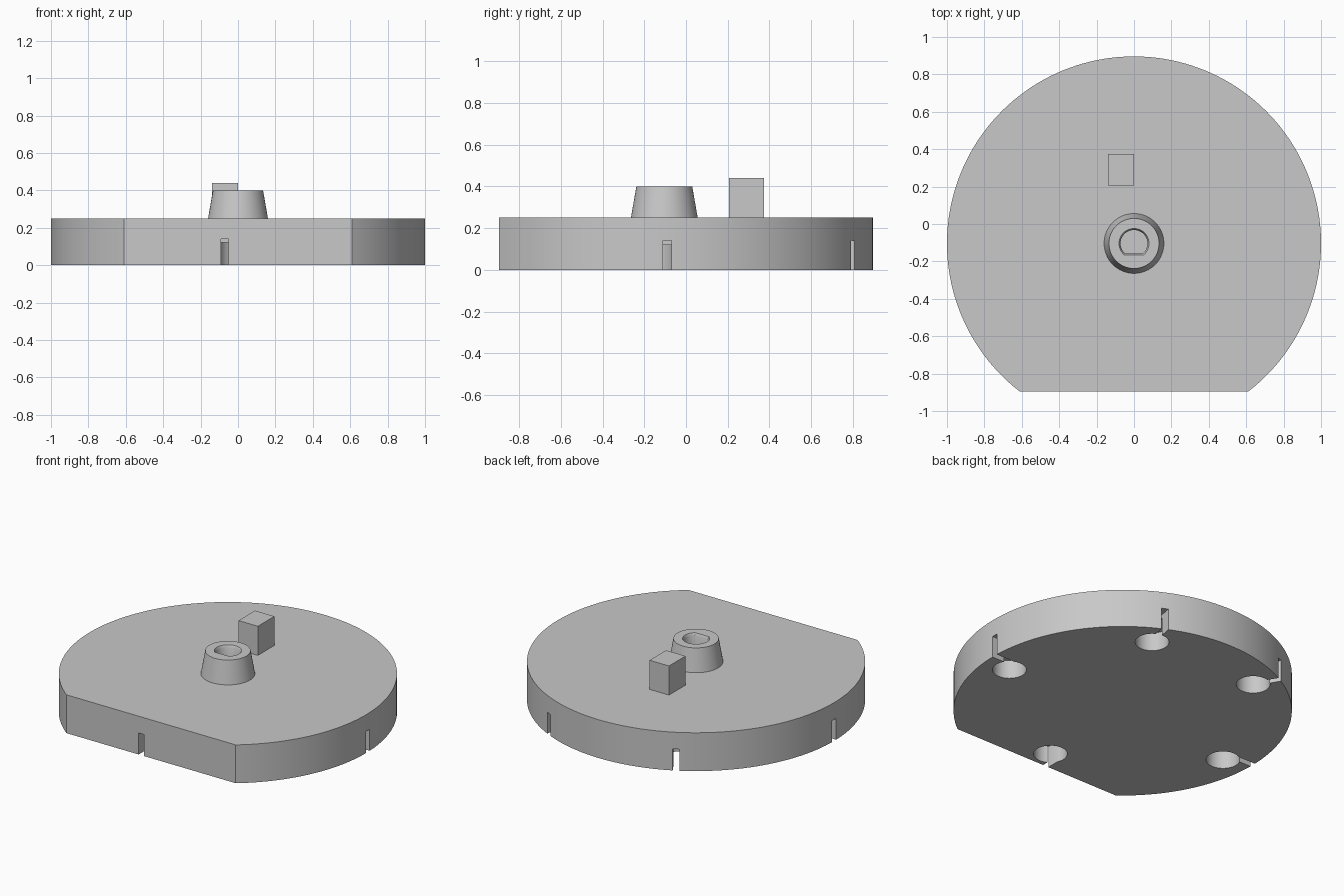
import bpy, bmesh, math
from mathutils import Vector

if "Cube" in bpy.data.objects:
    bpy.data.objects.remove(bpy.data.objects["Cube"], do_unlink=True)

CY = -0.104      # centre of the round plate
FLAT = 0.792     # distance from that centre to the flat front edge
TOP = 0.25       # plate thickness

grey = bpy.data.materials.new("plain_grey")
grey.use_nodes = True
grey.diffuse_color = (0.58, 0.58, 0.58, 1)
grey.node_tree.nodes["Principled BSDF"].inputs["Base Color"].default_value = grey.diffuse_color


def loft(name, rings):
    """Skin a stack of equal-sized rings and cap both ends."""
    bm = bmesh.new()
    loops = [[bm.verts.new(p) for p in ring] for ring in rings]
    for a, b in zip(loops, loops[1:]):
        for i in range(len(a)):
            j = (i + 1) % len(a)
            bm.faces.new((a[i], a[j], b[j], b[i]))
    bm.faces.new(loops[0][::-1])
    bm.faces.new(loops[-1])
    bmesh.ops.recalc_face_normals(bm, faces=bm.faces)
    mesh = bpy.data.meshes.new(name)
    bm.to_mesh(mesh)
    bm.free()
    mesh.materials.append(grey)
    ob = bpy.data.objects.new(name, mesh)
    bpy.context.collection.objects.link(ob)
    return ob


def circle(x, y, z, r, n=64, flat=None):
    """Ring of points; flat clips its front side to a straight edge."""
    pts = []
    for i in range(n):
        a = math.tau * i / n
        dy = r * math.sin(a)
        if flat is not None:
            dy = max(dy, -flat)
        pts.append((x + r * math.cos(a), y + dy, z))
    return pts


def smooth(ob):
    bpy.ops.object.select_all(action='DESELECT')
    ob.select_set(True)
    bpy.context.view_layer.objects.active = ob
    bpy.ops.object.shade_smooth_by_angle(angle=math.radians(30))


def cut(target, cutter):
    mod = target.modifiers.new("cut", 'BOOLEAN')
    mod.operation, mod.solver, mod.object = 'DIFFERENCE', 'EXACT', cutter
    bpy.context.view_layer.objects.active = target
    bpy.ops.object.modifier_apply(modifier=mod.name)
    bpy.data.objects.remove(cutter, do_unlink=True)


# Round plate with a flat front edge
start = -math.asin(FLAT)
sweep = math.pi - 2 * start
STEPS = 128
angles = [start + sweep * i / STEPS for i in range(STEPS + 1)]
plate = loft("base_plate", [[(math.cos(a), CY + math.sin(a), z) for a in angles]
                            for z in (0, TOP)])

# Blind holes underneath, each with a narrow slot out to the rim:
# hole centre, slot inner end, slot outer end (relative to the plate centre)
pockets = [
    ((0.826, -0.058), (0.826, 0.014), (1.1, 0.014)),
    ((-0.826, -0.062), (-0.826, 0.004), (-1.1, 0.004)),
    ((0.39, 0.735), (0.405, 0.76), (0.445, 0.99)),
    ((-0.39, 0.735), (-0.40, 0.76), (-0.525, 0.97)),
    ((0, -0.665), (-0.07, -0.665), (-0.07, -0.95)),
]
for (hx, hy), inner, outer in pockets:
    cut(plate, loft("hole_cutter", [circle(hx, hy + CY, z, 0.1, 48) for z in (-0.1, 0.12)]))
    a, b = Vector(inner), Vector(outer)
    side = (b - a).orthogonal().normalized() * 0.02
    corners = [a + side, a - side, b - side, b + side]
    cut(plate, loft("slot_cutter", [[(p.x, p.y + CY, z) for p in corners]
                                    for z in (-0.1, 0.14)]))
smooth(plate)

# Tapered hub with a D-shaped socket
hub = loft("shaft_hub", [
    circle(0, CY, TOP, 0.16),
    circle(0, CY, 0.40, 0.134),
    circle(0, CY, 0.40, 0.08, flat=0.062),
    circle(0, CY, 0.385, 0.072, flat=0.054),
    circle(0, CY, TOP + 0.005, 0.072, flat=0.054),
])
smooth(hub)

# Upright rectangular stop block
block = [(-0.14, 0.205), (0, 0.205), (0, 0.375), (-0.14, 0.375)]
loft("stop_block", [[(x, y, z) for x, y in block] for z in (TOP, 0.44)])
